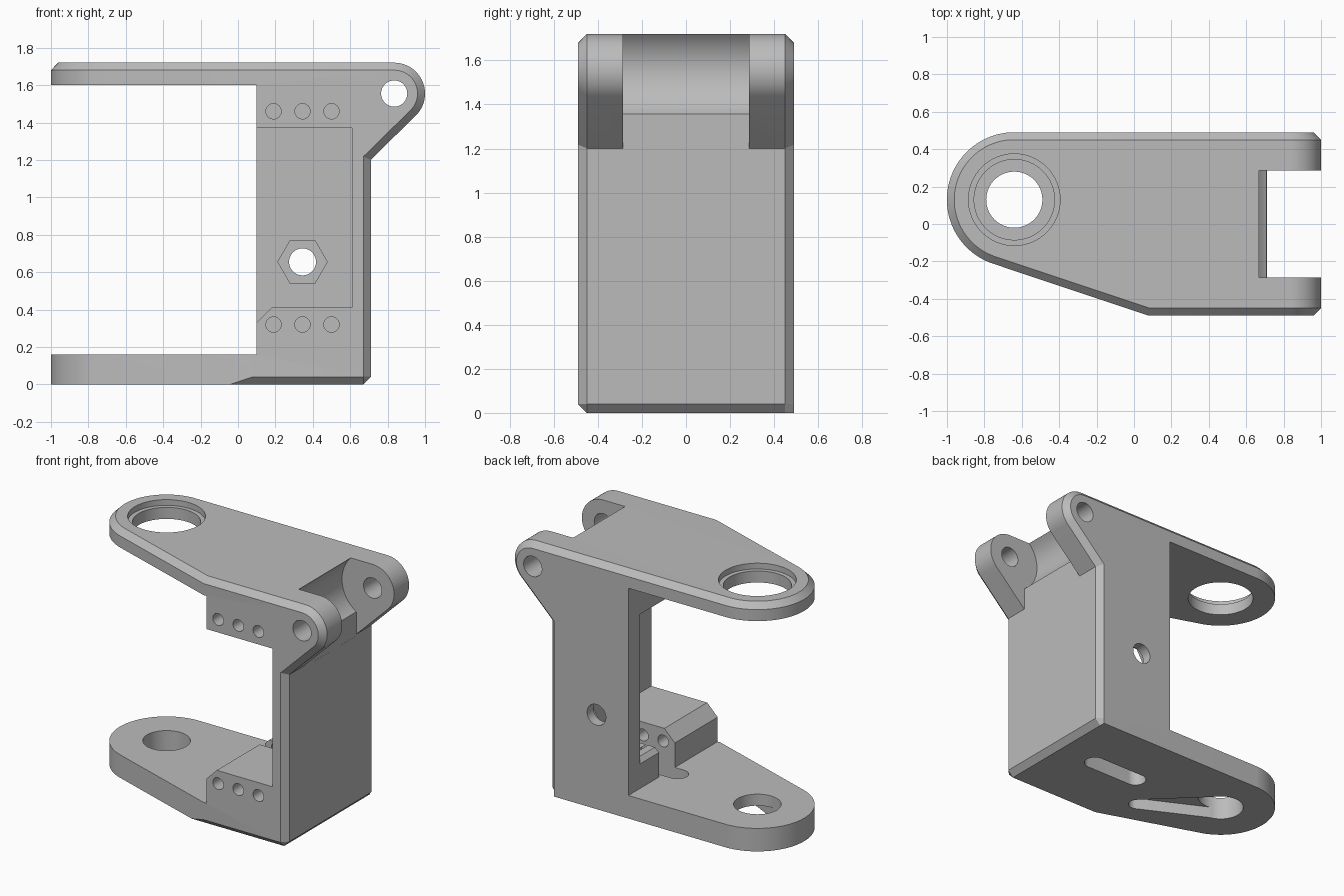
import bpy, bmesh, math

cube = bpy.data.objects.get("Cube")
if cube:
    bpy.data.objects.remove(cube, do_unlink=True)

grey = bpy.data.materials.new("plain_grey")
grey.use_nodes = True
grey.diffuse_color = (0.5, 0.5, 0.5, 1)
grey.node_tree.nodes["Principled BSDF"].inputs["Base Color"].default_value = grey.diffuse_color


def arc(center, r, start, end, n=24):
    """Points on an arc, in degrees."""
    angles = [math.radians(start + (end - start) * i / n) for i in range(n + 1)]
    return [(center[0] + r * math.cos(a), center[1] + r * math.sin(a)) for a in angles]


def circle(center, r, n=48):
    return arc(center, r, 0, 360, n)[:-1]


def loft(name, sections, axis):
    """Solid through (position, outline) sections along the y or z axis."""
    bm = bmesh.new()
    rings = []
    for pos, outline in sections:
        rings.append([bm.verts.new((a, pos, b) if axis == "Y" else (a, b, pos))
                      for a, b in outline])
    for low, high in zip(rings, rings[1:]):
        for i in range(len(low)):
            j = (i + 1) % len(low)
            bm.faces.new((low[i], low[j], high[j], high[i]))
    bm.faces.new(rings[0])
    bm.faces.new(rings[-1])
    bmesh.ops.recalc_face_normals(bm, faces=bm.faces)
    mesh = bpy.data.meshes.new(name)
    bm.to_mesh(mesh)
    bm.free()
    mesh.materials.append(grey)
    obj = bpy.data.objects.new(name, mesh)
    bpy.context.collection.objects.link(obj)
    return obj


def combine(target, tool, operation="DIFFERENCE"):
    """Apply a boolean and discard the tool."""
    mod = target.modifiers.new("cut", "BOOLEAN")
    mod.operation, mod.solver, mod.object = operation, "EXACT", tool
    bpy.context.view_layer.objects.active = target
    bpy.ops.object.modifier_apply(modifier=mod.name)
    bpy.data.objects.remove(tool, do_unlink=True)


def rect(a0, a1, b0, b1):
    return [(a0, b0), (a1, b0), (a1, b1), (a0, b1)]


def cut(outline, start, end, axis):
    combine(bracket, loft("cutter", [(start, outline), (end, outline)], axis))


def capsule(p, rp, q, rq):
    """Rounded, possibly tapered slot outline around two circles."""
    dx, dy = q[0] - p[0], q[1] - p[1]
    heading = math.degrees(math.atan2(dy, dx))
    side = math.degrees(math.acos((rp - rq) / math.hypot(dx, dy)))
    return (arc(q, rq, heading - side, heading + side)
            + arc(p, rp, heading + side, heading + 360 - side))


BEVEL = 0.04
HALF = 0.49
TOP = 1.72
EAR, EAR_R = (0.835, 1.555), 0.165
RING = (-0.64, 0.13)


# Side silhouette with rounded pivot ear, bevelled towards both flanks
def side(inset, bottom):
    x = 0.71 - inset
    low = max(0.04, bottom)
    return ([(-1.3, bottom), (0.67, bottom), (x, low + 0.001), (x, 1.201 + inset * 0.414)]
            + arc(EAR, EAR_R - inset, -45, 90) + [(-1.3, TOP - inset)])


bracket = loft("bracket", [(-HALF, side(BEVEL, BEVEL)), (-HALF + BEVEL, side(0, 0)),
                           (HALF - BEVEL, side(0, 0)), (HALF, side(BEVEL, 0))], "Y")


# Plan silhouette: rounded nose, slanted front edge, bevelled top rim
def plan(inset):
    reach = HALF - inset
    return (arc(RING, 0.3605 - inset, 90, 251.6, 48)
            + [(0.08 + inset * 0.17, -reach - 0.0005), (1.3, -reach - 0.0005),
               (1.3, reach + 0.0005)])


nose = plan(0)
combine(bracket, loft("plan_shape", [(-0.1, nose), (TOP - BEVEL, nose),
                                     (TOP + 0.0005, plan(BEVEL))], "Z"), "INTERSECT")

# Opening between the two arms, then the front cavity with its bevelled sill
cut(rect(-2, 0.1, 0.16, 1.6), -1, 1, "Y")
cut([(0.05, 0.33), (0.1, 0.33), (0.18, 0.41), (0.61, 0.41), (0.61, 1.37), (0.05, 1.37)],
    -1, 0.36, "Y")

# Channel behind the sill and lowered inner block
cut(rect(0.05, 0.61, 0.16, 0.5), -0.02, 0.155, "Y")
cut(rect(0.05, 0.61, 0.36, 0.5), 0.1, 0.36, "Y")

# Gap between the pivot ears with hollow hinge seat
cut(rect(0.7095, 1.3, 1.19, 1.9), -0.285, 0.285, "Y")
cut(circle(EAR, 0.235, 64), -0.285, 0.285, "Y")
cut(circle(EAR, 0.07), -1, 1, "Y")

# Screw holes above and below the cavity
for x in (0.19, 0.345, 0.5):
    cut(circle((x, 0.32), 0.041, 24), -1, 0.25, "Y")
    cut(circle((x, 1.46), 0.041, 24), -1, 0.1, "Y")

# Rear wall bolt hole with hexagonal nut pocket
cut(circle((0.345, 0.655), 0.072), 0.3, 1, "Y")
cut(circle((0.345, 0.655), 0.132, 6), 0.3, 0.42, "Y")

# Bearing seat in the upper arm, shaft hole in the lower arm
cut(circle(RING, 0.215, 64), 1.5, 1.9, "Z")
cut(circle(RING, 0.245, 64), 1.68, 1.9, "Z")
cut(circle(RING, 0.15, 64), -0.1, 0.3, "Z")

# Tapered lever pocket and cable slot in the underside
cut(capsule(RING, 0.145, (-0.19, -0.19), 0.06), -0.1, 0.08, "Z")
cut(capsule((0.38, 0.05), 0.07, (0.03, 0.05), 0.07), -0.1, 0.25, "Z")

bpy.ops.object.select_all(action="DESELECT")
bracket.select_set(True)
bpy.context.view_layer.objects.active = bracket
bpy.ops.object.shade_smooth_by_angle(angle=math.radians(25))
